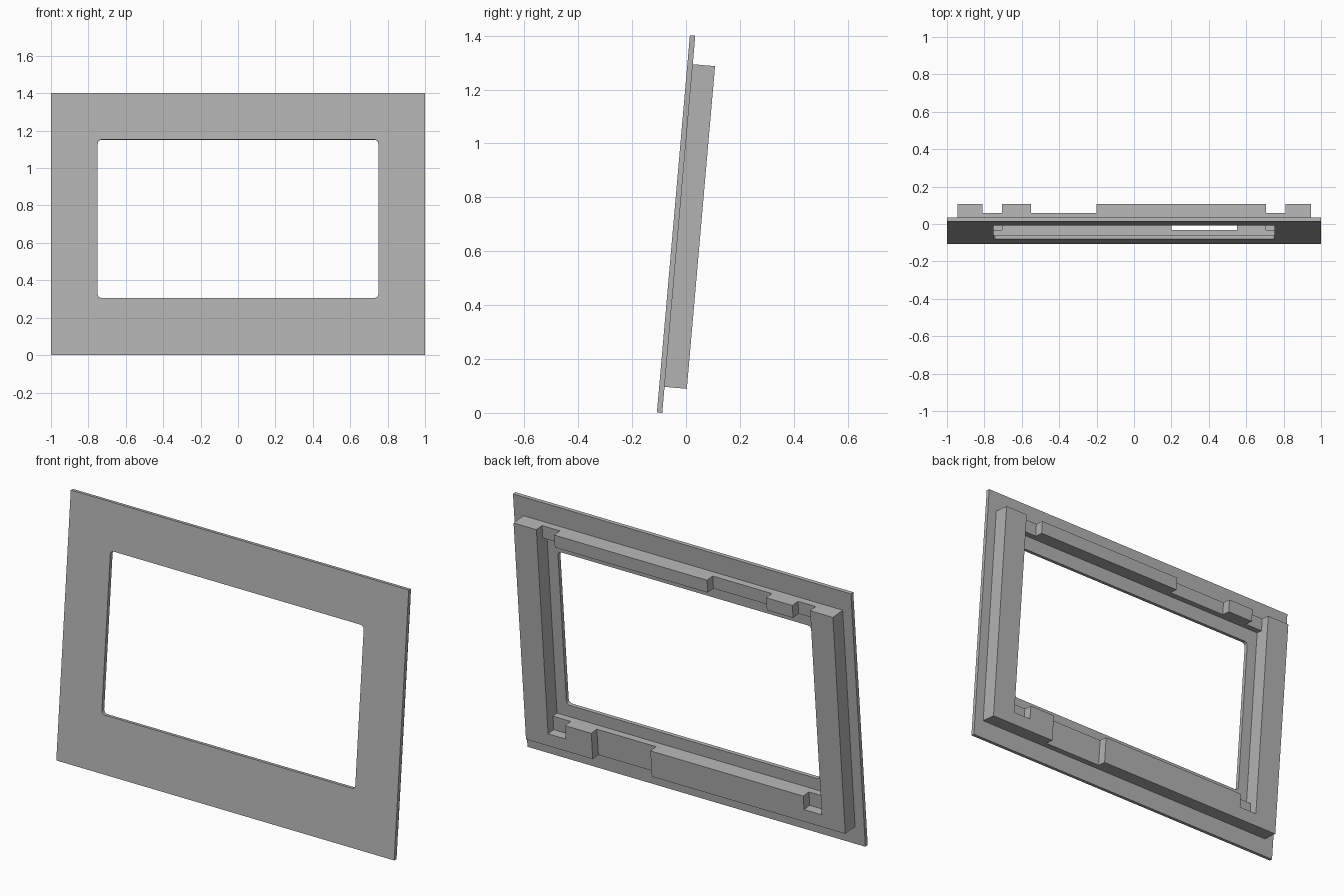
import bpy, bmesh, math
from mathutils import Matrix

old = bpy.data.objects.get("Cube")
if old:
    bpy.data.objects.remove(old, do_unlink=True)

grey = bpy.data.materials.new("plain grey")
grey.use_nodes = True
colour = (0.45, 0.45, 0.45, 1)
grey.diffuse_color = colour
grey.node_tree.nodes["Principled BSDF"].inputs["Base Color"].default_value = colour

# The panel leans back: local y is depth, local z runs up the panel
LEAN = Matrix.Translation((0, -0.108, 0.0017)) @ Matrix.Rotation(math.radians(-5), 4, "X")


def rect(x0, x1, z0, z1):
    return [(x0, z0), (x1, z0), (x1, z1), (x0, z1)]


def rounded(x, z0, z1, r, steps=4):
    pts = []
    centres = [(x - r, z1 - r), (r - x, z1 - r), (r - x, z0 + r), (x - r, z0 + r)]
    for i, (cx, cz) in enumerate(centres):
        for s in range(steps + 1):
            a = math.pi / 2 * (i + s / steps)
            pts.append((cx + r * math.cos(a), cz + r * math.sin(a)))
    return pts


def prisms(name, outlines, d0, d1):
    """Extrude each outline from depth d0 to d1 into one object."""
    bm = bmesh.new()
    for pts in outlines:
        face = bm.faces.new([bm.verts.new((x, d0, z)) for x, z in pts])
        ext = bmesh.ops.extrude_face_region(bm, geom=[face], use_keep_orig=True)
        for v in ext["geom"]:
            if isinstance(v, bmesh.types.BMVert):
                v.co.y = d1
    bmesh.ops.recalc_face_normals(bm, faces=bm.faces)
    mesh = bpy.data.meshes.new(name)
    bm.to_mesh(mesh)
    bm.free()
    mesh.materials.append(grey)
    ob = bpy.data.objects.new(name, mesh)
    bpy.context.collection.objects.link(ob)
    return ob


def cut(ob, cutter):
    cutter.hide_render = True
    mod = ob.modifiers.new("cut", "BOOLEAN")
    mod.operation, mod.solver, mod.object = "DIFFERENCE", "EXACT", cutter
    bpy.context.view_layer.objects.active = ob
    bpy.ops.object.modifier_apply(modifier=mod.name)
    bpy.data.objects.remove(cutter, do_unlink=True)


# Thin front plate with a rounded window
plate = prisms("front_plate", [rect(-1, 1, 0, 1.405)], 0, 0.02)
cut(plate, prisms("window_cutter", [rounded(0.75, 0.305, 1.155, 0.02)], -0.1, 0.1))

# Deep frame behind the plate
frame = prisms("back_frame", [rect(-0.945, 0.945, 0.097, 1.299)], 0.02, 0.103)
cut(frame, prisms("frame_opening_cutter", [rect(-0.81, 0.81, 0.24, 1.23)], -0.1, 0.2))

# Shallow recesses: one in each rail, and notches in the four corners
recesses = [rect(-0.55, -0.2, 1.2, 1.4), rect(0.2, 0.55, 0, 0.3)]
for x0, x1 in ((-0.81, -0.705), (0.705, 0.81)):
    recesses += [rect(x0, x1, 1.2, 1.4), rect(x0, x1, 0.165, 0.3)]
cut(frame, prisms("recess_cutter", recesses, 0.055, 0.2))

for ob in (plate, frame):
    ob.matrix_world = LEAN
